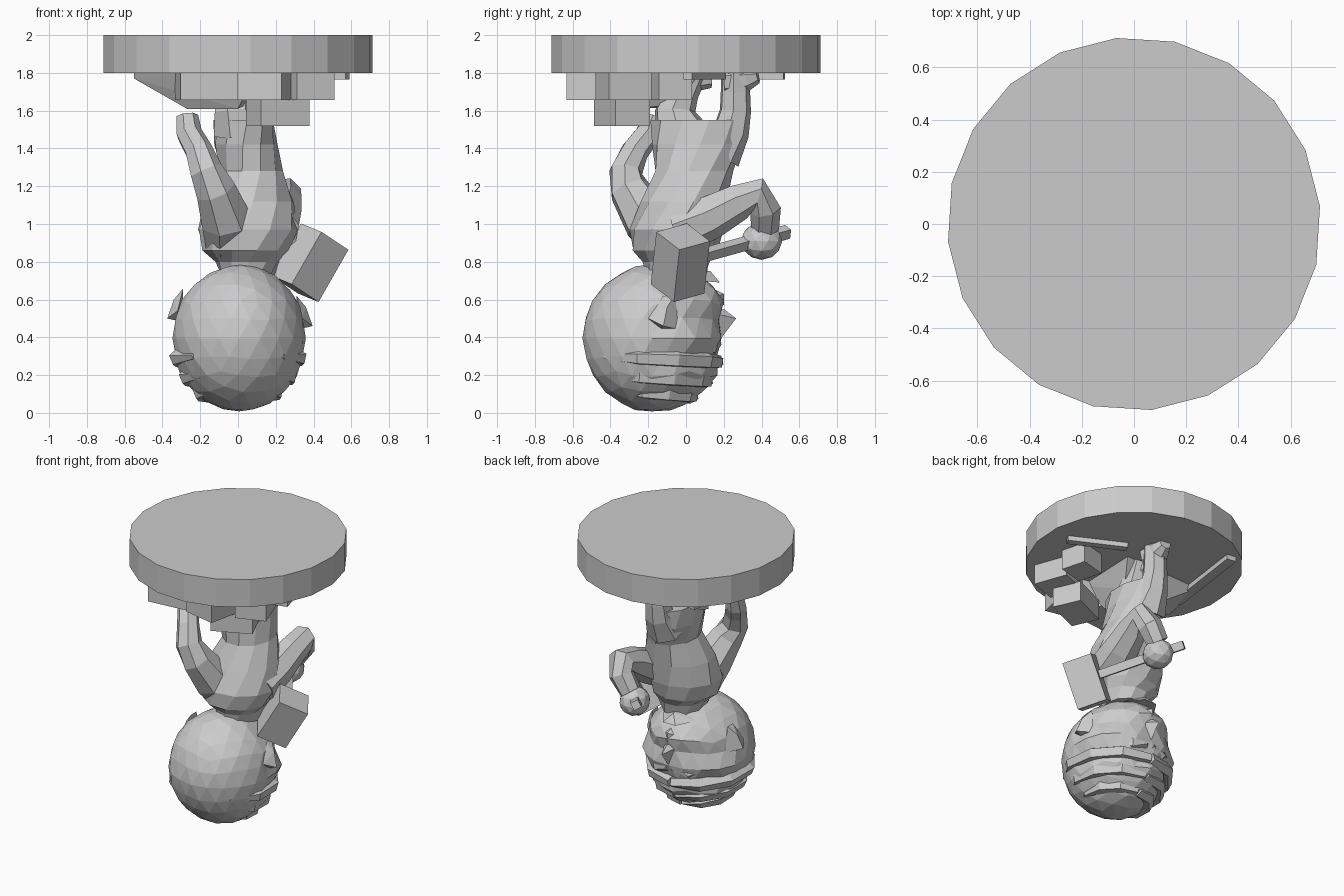
import bpy, bmesh, math, random
from mathutils import Vector, Matrix

random.seed(4)


def finish(name, bm):
    bmesh.ops.recalc_face_normals(bm, faces=bm.faces)
    me = bpy.data.meshes.new(name)
    bm.to_mesh(me)
    bm.free()
    ob = bpy.data.objects.new(name, me)
    bpy.context.collection.objects.link(ob)
    return ob


def skin_rings(name, rings):
    bm = bmesh.new()
    loops = [[bm.verts.new(p) for p in r] for r in rings]
    n = len(loops[0])
    for a, b in zip(loops, loops[1:]):
        for i in range(n):
            j = (i + 1) % n
            bm.faces.new((a[i], a[j], b[j], b[i]))
    bm.faces.new(loops[0][::-1])
    bm.faces.new(loops[-1])
    return finish(name, bm)


def tube(name, pts, n=7):
    """Tapered limb through (x, y, z, radius) points."""
    P = [Vector(p[:3]) for p in pts]
    rings = []
    for i, p in enumerate(P):
        d = (P[min(i + 1, len(P) - 1)] - P[max(i - 1, 0)]).normalized()
        side = d.cross(Vector((1, 0.13, 0.1))).normalized()
        up = d.cross(side)
        rings.append([p + pts[i][3] * (math.cos(t) * side + math.sin(t) * up)
                      for t in (2 * math.pi * k / n for k in range(n))])
    return skin_rings(name, rings)


def box(name, loc, size, rot):
    bm = bmesh.new()
    bmesh.ops.create_cube(bm, size=1)
    bm.transform(Matrix.Translation(loc) @ rot.to_4x4() @ Matrix.Diagonal((*size, 1)))
    return finish(name, bm)


def hull(name, pts):
    bm = bmesh.new()
    for p in pts:
        bm.verts.new(p)
    bmesh.ops.convex_hull(bm, input=bm.verts)
    return finish(name, bm)


def turn(deg):
    return Matrix.Rotation(math.radians(deg), 3, 'Z')


def blob(name, loc, rad, sub=2, shape=None):
    bm = bmesh.new()
    bmesh.ops.create_icosphere(bm, subdivisions=sub, radius=1)
    for v in bm.verts:
        c = shape(v.co) if shape else v.co
        v.co = Vector(loc) + Vector([a * r for a, r in zip(c, rad)])
    return finish(name, bm)


# Round base at the top
skin_rings("round_base", [[(0.715 * math.cos(t), 0.715 * math.sin(t), z)
           for t in (2 * math.pi * (k + 0.3) / 20 for k in range(20))] for z in (1.8, 2.0)])

# Stacked blocks
for i, (x, y, z, sx, sy, a) in enumerate([
        (-0.16, -0.43, 1.73, 0.32, 0.3, 6), (0.14, -0.48, 1.73, 0.24, 0.26, -12),
        (0.37, -0.33, 1.73, 0.21, 0.24, 20), (0.38, -0.08, 1.73, 0.19, 0.18, 15),
        (0.21, -0.34, 1.59, 0.28, 0.2, 24)]):
    box(f"block_{i + 1}", (x, y, z), (sx, sy, 0.145), turn(a))

# Sloped seat stone
hull("sloped_stone", [(-0.55, -0.32, 1.81), (-0.52, 0.05, 1.81), (0.1, -0.42, 1.81),
                      (0.12, 0.08, 1.81), (-0.55, -0.3, 1.77), (-0.27, -0.25, 1.61),
                      (-0.22, -0.05, 1.62), (0.0, -0.3, 1.61), (0.04, -0.05, 1.63)])

# Tools lying on the base
for name, a, b, w in (("long_bar", (-0.49, -0.15), (-0.4, 0.52), 0.07),
                      ("short_bar", (0.58, 0.01), (0.22, 0.19), 0.05)):
    d = Vector(b) - Vector(a)
    box(name, ((a[0] + b[0]) / 2, (a[1] + b[1]) / 2, 1.785), (d.length, w, 0.04),
        turn(math.degrees(math.atan2(d.y, d.x))))

# Torso and neck
skin_rings("torso", [[(cx + rx * math.cos(t), cy + ry * math.sin(t), z)
           for t in (2 * math.pi * k / 11 + 0.2 * j for k in range(11))]
    for j, (cx, cy, rx, ry, z) in enumerate([
        (0.05, -0.05, 0.14, 0.16, 0.72), (0.05, -0.05, 0.17, 0.18, 0.8),
        (0.04, -0.06, 0.23, 0.23, 0.86), (0.05, -0.05, 0.27, 0.25, 0.97),
        (0.06, -0.01, 0.24, 0.23, 1.12), (0.07, 0.04, 0.17, 0.21, 1.28),
        (0.04, 0.06, 0.17, 0.24, 1.42), (0.03, 0.06, 0.16, 0.25, 1.55)])])

# Legs and feet
tube("rear_leg", [(0.0, -0.03, 1.5, 0.14), (-0.02, -0.06, 1.6, 0.11), (-0.02, -0.02, 1.7, 0.09),
                  (-0.02, 0.03, 1.82, 0.09)])
tube("front_leg", [(0.04, 0.16, 1.38, 0.14), (0.04, 0.24, 1.5, 0.1), (0.04, 0.26, 1.6, 0.085),
                   (0.04, 0.26, 1.7, 0.08), (0.04, 0.26, 1.8, 0.08)])
tube("front_foot", [(0.04, 0.2, 1.76, 0.08), (0.04, 0.32, 1.77, 0.07), (0.05, 0.38, 1.785, 0.04)])
tube("rear_foot", [(-0.03, 0.0, 1.76, 0.07), (-0.05, 0.13, 1.77, 0.05)])

# Propping arm
tube("propping_arm", [(-0.06, -0.1, 0.9, 0.12), (-0.06, -0.2, 1.02, 0.14),
                      (-0.12, -0.3, 1.18, 0.11), (-0.17, -0.32, 1.28, 0.09),
                      (-0.21, -0.27, 1.39, 0.075), (-0.26, -0.2, 1.48, 0.07),
                      (-0.27, -0.17, 1.57, 0.06)])

# Hammer arm and fist
tube("hammer_arm", [(0.19, -0.04, 0.97, 0.14), (0.22, 0.13, 1.04, 0.12), (0.24, 0.28, 1.12, 0.1),
                    (0.25, 0.38, 1.16, 0.09), (0.22, 0.42, 1.08, 0.085), (0.15, 0.42, 0.98, 0.075)])
blob("fist", (0.13, 0.4, 0.91), (0.1, 0.11, 0.1), 2)

# Hammer
u = Vector((0.16, 0.03, 0.28)).normalized()
d = Vector((0.39, -0.57, -0.15)).normalized()
d = (d - u * d.dot(u)).normalized()
rot = Matrix((u, d, u.cross(d))).transposed()
box("hammer_head", (0.38, -0.03, 0.795), (0.32, 0.2, 0.21), rot)
box("hammer_handle", (0.215, 0.255, 0.88), (0.055, 0.7, 0.055), rot)


# Head: smooth behind, broad jaw and swept ridges on the face side
def head_shape(c):
    x, y, z = c
    k = 1 + random.uniform(-0.015, 0.01)
    if y > 0.1:
        k += 0.04 * math.cos(z * 12) + random.uniform(-0.03, 0.03)
        y *= 1 + (0.6 if z > 0 else 0.15) * z * z
    return Vector((x * k, y * k, z * (1 + random.uniform(-0.01, 0.01))))


blob("head", (0.008, -0.18, 0.395), (0.355, 0.365, 0.39), 3, head_shape)

# Nose, lips and brows
hull("nose", [(-0.05, 0.14, 0.53), (0.07, 0.14, 0.53), (0.01, 0.265, 0.5),
              (0.01, 0.16, 0.36), (0.01, 0.2, 0.55)])
hull("lips", [(-0.1, 0.12, 0.6), (0.12, 0.12, 0.6), (0.01, 0.2, 0.63), (0.01, 0.2, 0.57),
              (0.01, 0.14, 0.66)])
hull("chin", [(-0.12, 0.06, 0.7), (0.14, 0.06, 0.7), (-0.04, 0.18, 0.69), (0.06, 0.18, 0.69),
              (0.01, 0.13, 0.75), (0.01, 0.06, 0.76)])
for s in (-1, 1):
    tube("brow", [(0.01 + s * 0.02, 0.15, 0.37, 0.04), (0.01 + s * 0.12, 0.13, 0.35, 0.045),
                  (0.01 + s * 0.22, 0.06, 0.38, 0.03)], 5)
    # Ears
    x = 0.01 + s * 0.3
    z = 0.04 * (s < 0)
    hull("ear", [(x, -0.06, 0.62 + z), (x, -0.03, 0.44 + z), (x, -0.14, 0.44 + z),
                 (x, -0.12, 0.62 + z), (x + s * 0.085, -0.12, 0.46 + z),
                 (x + s * 0.05, -0.1, 0.56 + z), (x + s * 0.03, -0.2, 0.5 + z)])

# Hair locks sweeping round the crown, sunk into the head
for z, k in ((0.27, 0.94), (0.17, 0.79), (0.09, 0.58)):
    for s in (-1, 1):
        pts = []
        for i, r in enumerate((0.04, 0.05, 0.05, 0.045, 0.02)):
            t = math.radians(90 - s * 34 * i)
            pts.append((0.35 * k * math.cos(t), -0.18 + 0.365 * k * math.sin(t), z + 0.008 * i, r))
        tube("hair_lock", pts, 5)
